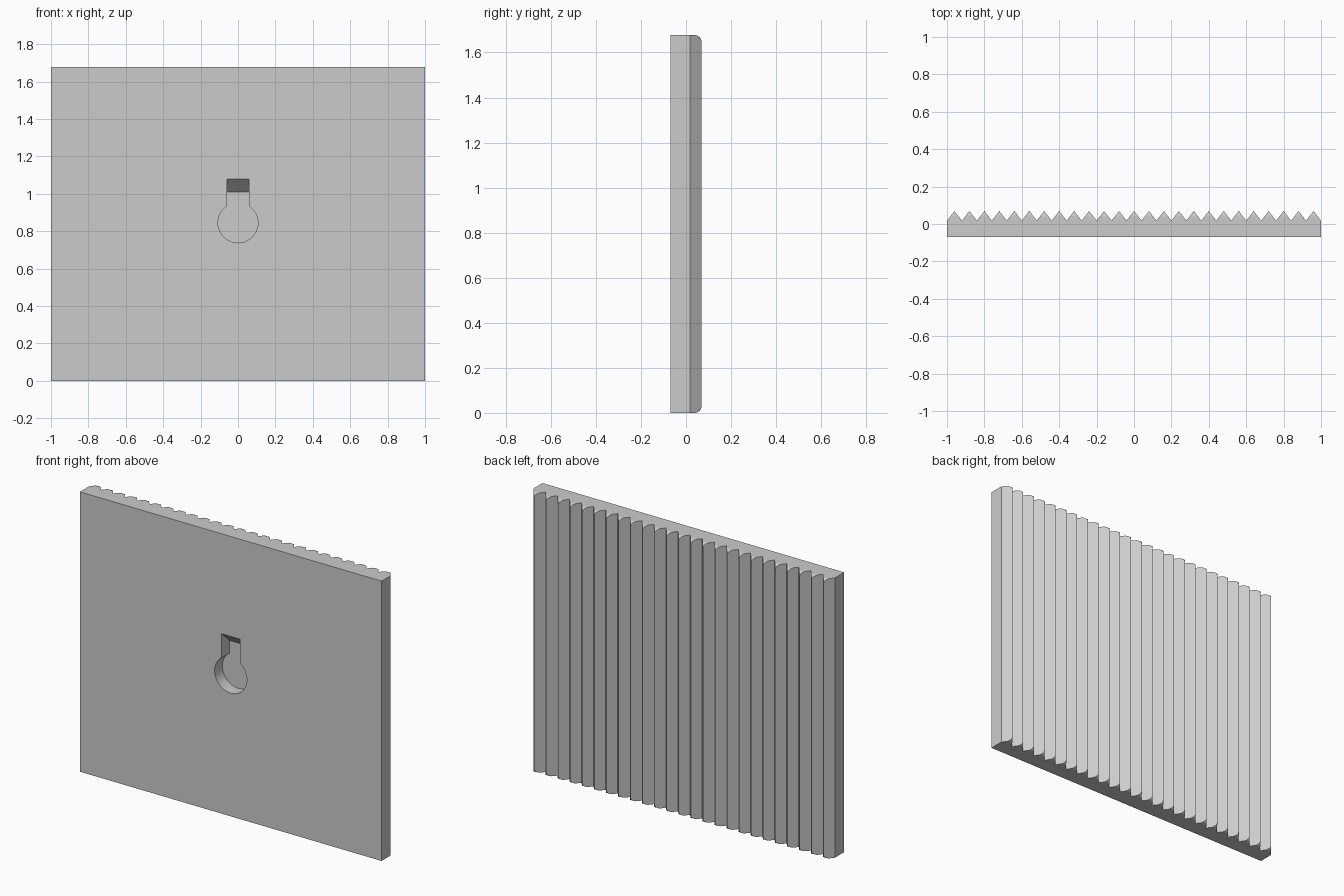
import bpy, math
from mathutils import Vector

if "Cube" in bpy.data.objects:
    bpy.data.objects.remove(bpy.data.objects["Cube"])

W, H = 1.0, 1.677               # half width, height
FRONT, VALLEY, PEAK = -0.069, 0.018, 0.069
TEETH, FILLET = 25, 0.03
FLOOR = 0.005                   # depth plane of the keyhole recess

grey = bpy.data.materials.new("plain grey")
grey.use_nodes = True
colour = (0.6, 0.6, 0.6, 1)
grey.diffuse_color = colour
grey.node_tree.nodes["Principled BSDF"].inputs["Base Color"].default_value = colour


def prism(name, start, end):
    """Closed solid between two matching outlines."""
    n = len(start)
    faces = [tuple(range(n))[::-1], tuple(range(n, 2 * n))]
    faces += [(i, (i + 1) % n, n + (i + 1) % n, n + i) for i in range(n)]
    mesh = bpy.data.meshes.new(name)
    mesh.from_pydata(start + end, [], faces)
    mesh.materials.append(grey)
    obj = bpy.data.objects.new(name, mesh)
    bpy.context.collection.objects.link(obj)
    bpy.context.view_layer.objects.active = obj
    obj.select_set(True)
    bpy.ops.object.mode_set(mode='EDIT')
    bpy.ops.mesh.select_all(action='SELECT')
    bpy.ops.mesh.normals_make_consistent(inside=False)
    bpy.ops.object.mode_set(mode='OBJECT')
    obj.select_set(False)
    return obj


def carve(target, tool, operation):
    mod = target.modifiers.new(operation.title(), 'BOOLEAN')
    mod.operation, mod.object, mod.solver = operation, tool, 'EXACT'
    bpy.context.view_layer.objects.active = target
    bpy.ops.object.modifier_apply(modifier=mod.name)
    bpy.data.objects.remove(tool)


# Plate with a saw-tooth back, extruded upwards past both ends
step = 2 * W / TEETH
comb = [(-W, FRONT), (W, FRONT), (W, VALLEY)]
for i in range(TEETH):
    x = W - i * step
    comb += [(x - step / 2, PEAK), (x - step, VALLEY)]
panel = prism("ridged_panel", [(x, y, -0.1) for x, y in comb],
              [(x, y, H + 0.1) for x, y in comb])

# Trim to height, rounding the upper and lower ends of the ridges
back = PEAK + 0.0003
side = [(-0.2, H), (-0.2, 0)]
for centre_z, first in ((FILLET, -90), (H - FILLET, 0)):
    for k in range(9):
        a = math.radians(first + 90 * k / 8)
        side.append((back - FILLET + FILLET * math.cos(a),
                     centre_z + FILLET * math.sin(a)))
trim = prism("end_trim", [(-1.2, y, z) for y, z in side],
             [(1.2, y, z) for y, z in side])
carve(panel, trim, 'INTERSECT')

# Keyhole hanger recess: round opening, slot above with a sloping roof
R, HALF_SLOT, CZ = 0.107, 0.06, 0.845
a0 = math.acos(HALF_SLOT / R)
sweep = math.pi + 2 * a0
arc = [(R * math.cos(a0 - sweep * k / 40), CZ + R * math.sin(a0 - sweep * k / 40))
       for k in range(41)]


def keyhole(y):
    roof = 1.078 - 0.068 * (y - FRONT) / (FLOOR - FRONT)
    outline = arc + [(-HALF_SLOT, roof), (HALF_SLOT, roof)]
    return [(x, y, z) for x, z in outline]


carve(panel, prism("keyhole_cutter", keyhole(FRONT - 0.03), keyhole(FLOOR)), 'DIFFERENCE')

# Smooth only the curved surfaces
panel.select_set(True)
bpy.context.view_layer.objects.active = panel
bpy.ops.object.shade_smooth_by_angle(angle=math.radians(25))
